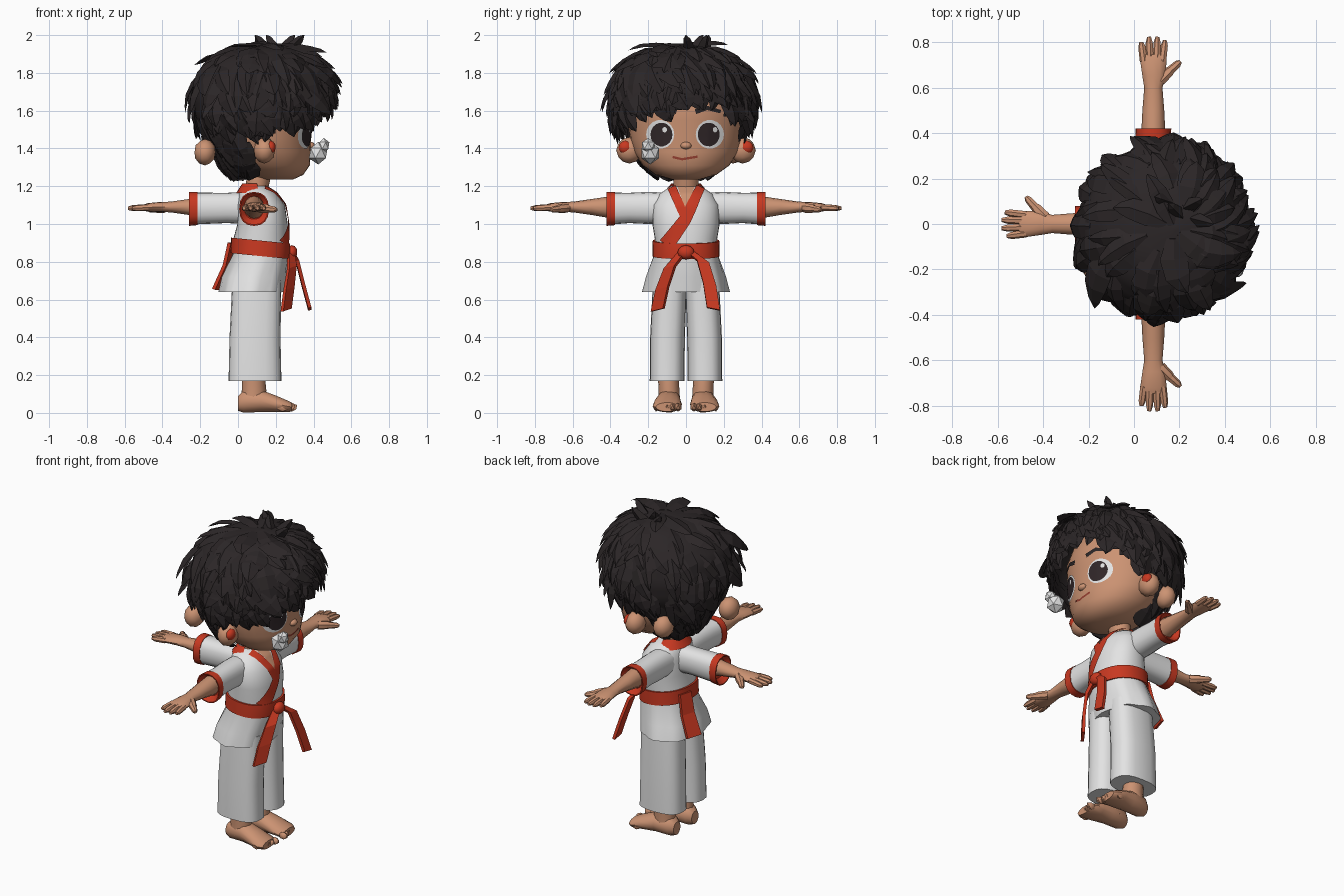
import bpy, bmesh, math, random
from mathutils import Vector
from mathutils.bvhtree import BVHTree

if "Cube" in bpy.data.objects:
    bpy.data.objects.remove(bpy.data.objects["Cube"])

random.seed(4)
COL = {"skin": (.6, .29, .17), "white_cloth": (.77, .77, .77), "red_cloth": (.58, .04, .015),
       "hair_black": (.024, .019, .02), "eye_dark": (.03, .02, .022), "mouth_red": (.3, .05, .03)}
MAT = {}
for k, c in COL.items():
    MAT[k] = bpy.data.materials.new(k)
    MAT[k].diffuse_color = (*c, 1)


def finish(bm, name, mat, smooth=True):
    bmesh.ops.recalc_face_normals(bm, faces=bm.faces[:])
    me = bpy.data.meshes.new(name)
    bm.to_mesh(me)
    me.materials.append(MAT[mat])
    ob = bpy.data.objects.new(name, me)
    bpy.context.collection.objects.link(ob)
    if smooth:
        bpy.ops.object.select_all(action='DESELECT')
        ob.select_set(True)
        bpy.context.view_layer.objects.active = ob
        bpy.ops.object.shade_smooth_by_angle(angle=math.radians(40))


def skin_rings(bm, rings, caps=True):
    rows = [[bm.verts.new(p) for p in r] for r in rings]
    n = len(rows[0])
    for a, b in zip(rows, rows[1:]):
        for i in range(n):
            bm.faces.new((a[i], a[(i + 1) % n], b[(i + 1) % n], b[i]))
    if caps:
        bm.faces.new(rows[0])
        bm.faces.new(rows[-1])


def loft(bm, rings, f, n=16, power=1.0, pleat=0.0, caps=True):
    # each ring: position along axis, centre a, centre b, radius a, radius b
    out = []
    for j, (s, a, b, ra, rb) in enumerate(rings):
        pts = []
        for i in range(n):
            t = 2 * math.pi * i / n
            k = 1 + (pleat * math.cos(8 * t) if j < 2 else 0)
            c, d = math.cos(t), math.sin(t)
            pts.append(f(s, a + ra * k * math.copysign(abs(c) ** power, c),
                         b + rb * k * math.copysign(abs(d) ** power, d)))
        out.append(pts)
    skin_rings(bm, out, caps)


def up(s, a, b):
    return Vector((a, b, s))


def tube(bm, p0, p1, r0, r1, n=7):
    p0, p1 = Vector(p0), Vector(p1)
    q = (p1 - p0).to_track_quat('Z', 'Y')
    skin_rings(bm, [[p0.lerp(p1, t) + q @ Vector((r * math.cos(2 * math.pi * i / n), r * math.sin(2 * math.pi * i / n), 0))
                     for i in range(n)] for t, r in ((0, r0), (.75, (r0 + r1) / 2), (1, r1 * .6))])


def blob(bm, c, r, sub=2):
    for v in bmesh.ops.create_icosphere(bm, subdivisions=sub, radius=1)['verts']:
        v.co = Vector([c[i] + v.co[i] * r[i] for i in range(3)])


def ribbon(name, pts, side, w, mat, th=.018):
    bm = bmesh.new()
    side = Vector(side).normalized()
    rings = []
    for i, p in enumerate(pts):
        p = Vector(p)
        d = Vector(pts[min(i + 1, len(pts) - 1)]) - Vector(pts[max(i - 1, 0)])
        nrm = d.cross(side).normalized() * th / 2
        s = side * w[i] / 2
        rings.append([p - s - nrm, p + s - nrm, p + s + nrm, p - s + nrm])
    skin_rings(bm, rings)
    finish(bm, name, mat, False)


def surface(bm):
    # ray target with exact triangles
    tri = bm.copy()
    bmesh.ops.triangulate(tri, faces=tri.faces[:])
    tri.normal_update()
    return BVHTree.FromPolygons([v.co.copy() for v in tri.verts], [[v.index for v in f.verts] for f in tri.faces])


def project(tree, y, z, off):
    p, n, _, _ = tree.ray_cast(Vector((2, y, z)), Vector((-1, 0, 0)))
    if p is None:
        return Vector((.12, y, z))
    return p + (n if n.x > 0 else -n).normalized() * off


def strip(name, tree, path, w, mat, off=.006):
    # thin band laid on a surface, path in (y, z)
    bm, rows = bmesh.new(), []
    for i in range(17):
        t = i / 16 * (len(path) - 1)
        k = min(int(t), len(path) - 2)
        a, b = Vector(path[k]), Vector(path[k + 1])
        c, d = a.lerp(b, t - k), (b - a).normalized()
        nn = Vector((-d.y, d.x)) * (w[0] + (w[1] - w[0]) * i / 16) / 2
        rows.append([bm.verts.new(project(tree, *(c + nn * s), off)) for s in (-1, -.5, 0, .5, 1)])
    for a, b in zip(rows, rows[1:]):
        for j in range(4):
            bm.faces.new((a[j], a[j + 1], b[j + 1], b[j]))
    finish(bm, name, mat)


def disc(name, tree, cy, cz, ry, rz, mat, off):
    # concentric rings so that the disc follows the surface
    bm = bmesh.new()
    rings = [[project(tree, cy + ry * q * math.cos(math.tau * i / 18), cz + rz * q * math.sin(math.tau * i / 18), off)
              for i in range(18)] for q in (1, .7, .4, .1)]
    skin_rings(bm, rings, False)
    bm.verts.ensure_lookup_table()
    bm.faces.new(bm.verts[-18:])
    finish(bm, name, mat)


# trousers, ankles, feet and toes
for s, side in ((1, "left"), (-1, "right")):
    bm = bmesh.new()
    loft(bm, [(.17, .09, s * .1, .14, .092), (.4, .09, s * .098, .135, .092), (.7, .1, s * .085, .13, .09)], up, 20, .75)
    finish(bm, side + "_trouser_leg", "white_cloth")
    bm = bmesh.new()
    loft(bm, [(.05, .08, s * .09, .065, .06), (.12, .085, s * .09, .065, .055), (.22, .08, s * .095, .06, .055)], up, 12)
    loft(bm, [(0, s * .09, .05, .035, .04), (.03, s * .09, .06, .058, .06), (.12, s * .092, .063, .064, .06),
              (.2, s * .097, .048, .075, .045), (.26, s * .1, .035, .077, .032), (.285, s * .1, .031, .06, .024)],
         lambda x, y, z: Vector((x, y, z)), 14)
    for i in range(5):
        blob(bm, (.285 - i * .012, s * (.042 + i * .029), .03), (.032, .02 - i * .0015, .024), 1)
    finish(bm, side + "_foot", "skin")

# jacket body with flared pleated skirt
bm = bmesh.new()
loft(bm, [(.64, .07, 0, .168, .225), (.72, .085, 0, .165, .205), (.84, .12, 0, .148, .168), (.92, .12, 0, .145, .165),
          (1.0, .13, 0, .133, .178), (1.1, .12, 0, .128, .175), (1.16, .105, 0, .1, .14), (1.2, .09, 0, .062, .08)],
     up, 32, .9, .035)
tree = surface(bm)
finish(bm, "jacket_body", "white_cloth")

# crossed lapels, bare throat and neck band
strip("throat", tree, [(0, 1.195), (0, 1.08)], (.09, .01), "skin", .004)
strip("short_lapel", tree, [(-.075, 1.19), (-.005, 1.035)], (.045, .045), "red_cloth", .0065)
strip("long_lapel", tree, [(.075, 1.19), (0, 1.03), (-.1, .89)], (.045, .08), "red_cloth", .009)
bm = bmesh.new()
loft(bm, [(1.165, .085, 0, .094, .12), (1.215, .085, 0, .062, .077)], up, 24, caps=False)
bmesh.ops.delete(bm, geom=[f for f in bm.faces if f.calc_center_median().x > .11], context='FACES')
finish(bm, "neck_band", "red_cloth")

# belt, knot and hanging ends
bm = bmesh.new()
loft(bm, [(.83, .117, 0, .157, .178), (.872, .12, 0, .158, .177), (.912, .12, 0, .156, .176)],
     lambda s, a, b: Vector((a, b, s - (a - .12) * .1)), 32, .9)
finish(bm, "belt", "red_cloth")
bm = bmesh.new()
blob(bm, (.285, 0, .85), (.03, .045, .038))
finish(bm, "belt_knot", "red_cloth")
ribbon("belt_end_right", [(.28, -.01, .86), (.285, -.085, .77), (.27, -.125, .66), (.255, -.15, .545)], (.7, 1, .25), (.05, .07, .08, .08), "red_cloth")
ribbon("belt_end_left", [(.28, .01, .86), (.315, .09, .8), (.345, .125, .68), (.38, .145, .55)], (0, 1, -.2), (.05, .065, .07, .07), "red_cloth")
ribbon("belt_end_back", [(-.035, .06, .9), (-.06, .07, .78), (-.115, .085, .655)], (.3, 1, 0), (.08, .09, .1), "red_cloth")

# three arms: sleeve, cuff, forearm and hand (e lengthens the back sleeve)
ARMS = {"left": (0, lambda u, v, w: Vector((.085 + v, u, w))),
        "right": (0, lambda u, v, w: Vector((.085 + v, -u, w))),
        "back": (.08, lambda u, v, w: Vector((.24 - u, v, w)))}
for side, (e, g) in ARMS.items():
    bm = bmesh.new()
    loft(bm, [(.08, 0, 1.085, .075, .08), (.2, 0, 1.085, .072, .085), (.3, 0, 1.085, .07, .08), (.385 + e, 0, 1.082, .074, .084)], g, 16, .85)
    finish(bm, side + "_sleeve", "white_cloth")
    bm = bmesh.new()
    loft(bm, [(.375 + e, 0, 1.082, .077, .088), (.42 + e, 0, 1.08, .079, .09), (.42 + e, 0, 1.08, .073, .084), (.39 + e, 0, 1.085, .05, .06)], g, 16, .85)
    finish(bm, side + "_cuff", "red_cloth")
    bm = bmesh.new()
    loft(bm, [(.36, 0, 1.088, .054, .064), (.42, 0, 1.089, .052, .055), (.5, 0, 1.09, .048, .042), (.6, 0, 1.09, .04, .028),
              (.65, .003, 1.09, .051, .027), (.72, 0, 1.088, .058, .022), (.745, 0, 1.086, .052, .015)], g, 12)
    for v, tip in ((-.046, .8), (-.016, .823), (.016, .823), (.045, .808)):
        tube(bm, g(.715, v * .9, 1.088), g(tip, v * 1.15, 1.083), .018, .015)
    tube(bm, g(.63, .03, 1.085), g(.685, .085, 1.08), .026, .021)
    tube(bm, g(.675, .075, 1.08), g(.715, .12, 1.075), .02, .013)
    finish(bm, side + "_forearm_and_hand", "skin")

# neck and head
bm = bmesh.new()
loft(bm, [(1.14, .09, 0, .06, .065), (1.3, .12, 0, .065, .07)], up, 14)
finish(bm, "neck", "skin")
bm = bmesh.new()
loft(bm, [(1.235, .21, 0, .08, .07), (1.26, .2, 0, .145, .16), (1.31, .175, 0, .205, .23), (1.38, .145, 0, .24, .275),
          (1.45, .13, 0, .257, .295), (1.55, .12, 0, .275, .31), (1.65, .12, 0, .28, .31), (1.78, .12, 0, .24, .26),
          (1.88, .12, 0, .1, .1)], up, 32)
face = surface(bm)
finish(bm, "head", "skin")
for name, c in (("left_ear", (.14, .3, 1.39)), ("right_ear", (.14, -.3, 1.39)),
                ("back_ear", (-.175, -.18, 1.38)), ("nape_ear", (-.02, .25, 1.39))):
    bm = bmesh.new()
    blob(bm, c, (.058, .07, .07))
    finish(bm, name, "skin")
    if c[0] > 0:
        bm = bmesh.new()
        blob(bm, (c[0] + .033, c[1] * 1.07, 1.405), (.027, .037, .036))
        finish(bm, name + "_inside", "red_cloth")

# face details
for y, side in ((.125, "left"), (-.135, "right")):
    disc(side + "_eye_white", face, y, 1.475, .074, .076, "white_cloth", .004)
    disc(side + "_iris", face, y * .94, 1.474, .057, .063, "eye_dark", .007)
    disc(side + "_glint", face, y + .025, 1.5, .012, .014, "white_cloth", .0095)
    m = 1 if y > 0 else -1
    strip(side + "_eyebrow", face, [(m * .05, 1.595), (m * .11, 1.615), (m * .18, 1.595)], (.026, .018), "hair_black")
strip("mouth", face, [(-.07, 1.355), (-.02, 1.343), (.06, 1.357)], (.012, .012), "mouth_red", .004)
bm = bmesh.new()
blob(bm, (.385, 0, 1.415), (.022, .03, .02))
finish(bm, "nose", "skin")
bm = bmesh.new()
blob(bm, (.425, -.19, 1.375), (.055, .055, .06), 1)
blob(bm, (.455, -.2, 1.415), (.032, .038, .04), 1)
finish(bm, "cheek_bubble", "white_cloth", False)

# hair shell from crown (t = 0) to nape (t = 9)
HAIR = [(1.955, .18, .01, .01), (1.925, .155, .18, .19), (1.865, .135, .275, .285), (1.78, .125, .34, .345), (1.67, .122, .36, .37),
        (1.57, .12, .345, .36), (1.48, .12, .30, .315), (1.40, .12, .255, .285), (1.32, .12, .21, .23), (1.25, .1, .13, .13)]


def surf(t, a):
    t = max(0, min(t, 8.999))
    k = int(t)
    z, xc, rx, ry = [p + (q - p) * (t - k) for p, q in zip(HAIR[k], HAIR[k + 1])]
    return Vector((xc + rx * math.cos(a), -.02 + ry * math.sin(a), z))


def hairline(a):
    d = math.degrees(math.atan2(math.sin(a), math.cos(a)))
    if abs(d) < 38:
        return 4.2 if d > -3 else 4.8
    if abs(d) < 75:
        return 4.9 + (abs(d) - 38) / 37
    return 6.0 if abs(d) < 102 else 9


bm = bmesh.new()
N = 48
for k in range(27):
    for i in range(N):
        a0, a1 = 2 * math.pi * i / N, 2 * math.pi * (i + 1) / N
        if (k + 1) / 3 <= hairline((a0 + a1) / 2) + .05:
            bm.faces.new([bm.verts.new(surf(t, a)) for t, a in ((k / 3, a0), (k / 3, a1), ((k + 1) / 3, a1), ((k + 1) / 3, a0))])
bmesh.ops.remove_doubles(bm, verts=bm.verts[:], dist=.0005)
bmesh.ops.holes_fill(bm, edges=[e for e in bm.edges if e.is_boundary and e.verts[0].co.z > 1.94], sides=60)
finish(bm, "hair_shell", "hair_black")

# pointed locks swirling over the shell
bm = bmesh.new()
mid = Vector((.12, -.02, 1.58))
for i in range(320):
    a = i * 2.39996 + random.uniform(-.2, .2)
    twist = random.uniform(-.15, .4)
    lim = min(hairline(a), hairline(a + twist)) if i % 3 else hairline(a + .1)
    t0 = (lim - .9) * math.sqrt(random.random())
    w = random.uniform(.035, .068)
    lift = random.uniform(.025, .105 if i % 5 == 0 else .07) * (1 if t0 < 4.8 else .35)
    if i < 9:
        t0 = random.uniform(0, 1)
    t1 = min(t0 + random.uniform(1.3, 2.2), lim + .5)
    path = []
    for q in (0, .3, .6, .85, 1):
        p = surf(t0 + (t1 - t0) * q, a + twist * q)
        path.append(p + (p - mid).normalized() * (lift * q ** 1.3 - .006))
    rings = []
    for k, wk in enumerate((.5, 1, .9, .5, .03)):
        p, out = path[k], (path[k] - mid).normalized()
        d = (path[min(k + 1, 4)] - path[max(k - 1, 0)]).normalized()
        s = d.cross(out).normalized() * w * wk
        rings.append([p - s, p + s, p + out * .02 * wk])
        for v in rings[-1]:
            v.z = min(v.z, 2.0)
    skin_rings(bm, rings)
# upright tuft at the crown
for x, y, dx, dy in ((.24, .08, .06, .03), (.2, .04, -.05, .05), (.27, .02, .08, -.02), (.15, .1, -.06, .02)):
    tube(bm, (x, y, 1.92), (x + dx, y + dy, 2.0), .035, .004, 4)
finish(bm, "hair_locks", "hair_black", False)

for m in bpy.data.materials:
    if m.users and not m.is_grease_pencil:
        m.use_nodes = True
        m.node_tree.nodes["Principled BSDF"].inputs["Base Color"].default_value = m.diffuse_color
